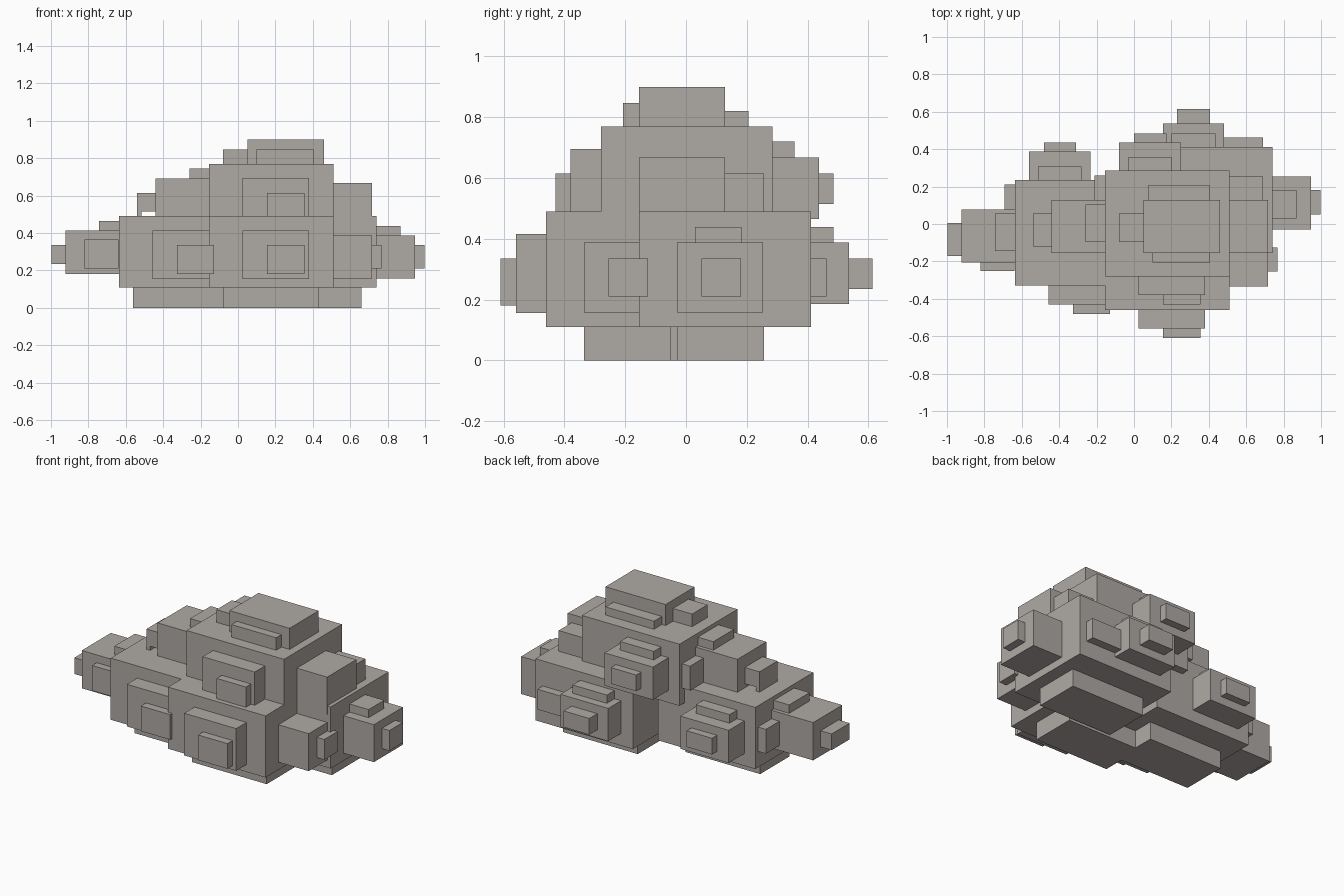
import bpy
import bmesh

if "Cube" in bpy.data.objects:
    bpy.data.objects.remove(bpy.data.objects["Cube"])

# One warm grey stone colour
stone = bpy.data.materials.new("warm grey stone")
stone.diffuse_color = (0.43, 0.40, 0.375, 1)
stone.use_nodes = True
stone.node_tree.nodes["Principled BSDF"].inputs["Base Color"].default_value = stone.diffuse_color


def boxes_object(name, boxes, offset=(0, 0, 0)):
    """One object from boxes given as (x0, x1, y0, y1, z0, z1)."""
    bm = bmesh.new()
    for x0, x1, y0, y1, z0, z1 in boxes:
        cube = bmesh.ops.create_cube(bm, size=1)
        for v in cube["verts"]:
            v.co.x = (x0 + x1) / 2 + v.co.x * (x1 - x0) + offset[0]
            v.co.y = (y0 + y1) / 2 + v.co.y * (y1 - y0) + offset[1]
            v.co.z = (z0 + z1) / 2 + v.co.z * (z1 - z0) + offset[2]
    mesh = bpy.data.meshes.new(name)
    bm.to_mesh(mesh)
    bm.free()
    mesh.materials.append(stone)
    obj = bpy.data.objects.new(name, mesh)
    bpy.context.collection.objects.link(obj)
    return obj


# Shared boulder parts, in the position of the upper boulder
PARTS = {
    "body": [(-.155, .51, -.28, .285, .39, .77)],
    "base": [(-.08, .43, -.155, .13, .28, .39)],
    "front_lump": [(.025, .38, -.38, -.28, .435, .695),
                   (.155, .355, -.43, -.38, .46, .615)],
    "back_lump": [(-.08, .25, .285, .437, .465, .667),
                  (0, .173, .437, .485, .515, .615),
                  (-.03, .20, .285, .357, .667, .72)],
    "left_lump": [(-.44, -.155, -.155, .128, .46, .693),
                  (-.515, -.44, -.12, .055, .515, .615),
                  (-.26, -.155, -.095, .105, .693, .745),
                  (-.21, -.155, .10, .26, .49, .64)],
    "right_lump": [(.51, .717, -.155, .128, .437, .668)],
    "right_knob": [(.717, .767, -.075, .055, .49, .615)],
}
ALL = set(PARTS)

# name: (offset, parts used)
BOULDERS = {
    "upper_boulder": ((0, 0, 0), ALL - {"base", "right_knob"}),
    "front_boulder": ((0, -.18, -.28), ALL - {"left_lump", "back_lump"}),
    "left_boulder": ((-.482, -.05, -.28), ALL - {"right_lump", "right_knob"}),
    "back_right_boulder": ((.23, .126, -.28), ALL - {"back_lump", "left_lump", "front_lump"}),
}
for boulder, (offset, used) in BOULDERS.items():
    for part in sorted(used):
        boxes_object(f"{boulder}_{part}", PARTS[part], offset)

# Crown on the upper boulder with its side steps
boxes_object("crown", [
    (.05, .46, -.155, .128, .77, .90),
    (.10, .405, -.207, -.155, .77, .847),
    (.075, .405, .128, .205, .77, .82),
    (-.08, .05, -.095, .055, .77, .848),
])

# Outermost step of the upper boulder's left lump
boxes_object("upper_left_step", [(-.54, -.515, -.12, .055, .49, .615)])

# Side step on the left boulder's end lump, and its outer tip
boxes_object("left_end_step", [(-.82, -.64, -.25, -.2, .21, .365)])

# Extra lumps of the back right boulder
boxes_object("back_right_back_lump", [
    (.155, .482, .41, .536, .185, .387),
    (.23, .405, .536, .614, .235, .335),
    (.20, .435, .41, .485, .387, .438),
    (.482, .69, .41, .463, .21, .335),
])
boxes_object("back_right_top_step", [(.28, .69, -.02, .255, .49, .617)])
boxes_object("back_right_end_step", [(.74, .87, .03, .182, .387, .438)])
